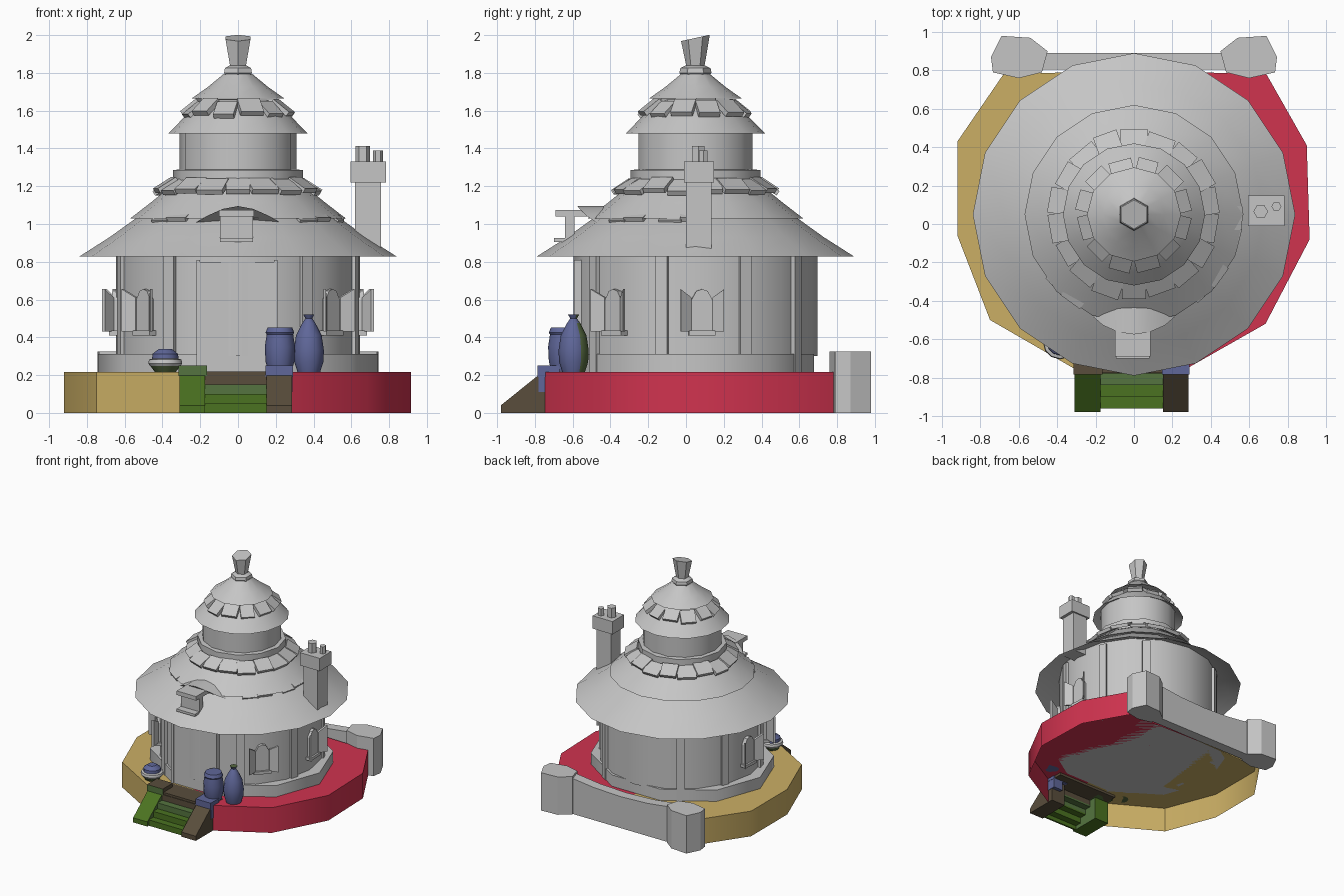
import bpy, bmesh, math
from mathutils import Matrix

old = bpy.data.objects.get("Cube")
if old:
    bpy.data.objects.remove(old)

def material(name, r, g, b):
    m = bpy.data.materials.new(name)
    m.use_nodes = True
    m.diffuse_color = (r, g, b, 1)
    m.node_tree.nodes["Principled BSDF"].inputs["Base Color"].default_value = (r, g, b, 1)
    return m

STONE = material("stone grey", .56, .56, .56)
TAN = material("sand", .6, .43, .13)
RED = material("crimson", .63, .033, .078)
BLUE = material("slate blue", .115, .135, .32)
GREEN = material("moss green", .07, .17, .015)
SAGE = material("sage green", .09, .175, .05)
BROWN = material("dark brown", .1, .075, .045)
OLIVE = material("olive", .09, .14, .05)
CY = .05  # y of the tower axis
TOP = .216  # height of the platform top

def finish(name, bm, mats, smooth=False, rule=None):
    bmesh.ops.recalc_face_normals(bm, faces=bm.faces)
    if rule:
        for f in bm.faces:
            f.material_index = rule(f)
    me = bpy.data.meshes.new(name)
    bm.to_mesh(me)
    bm.free()
    ob = bpy.data.objects.new(name, me)
    bpy.context.collection.objects.link(ob)
    for m in mats:
        me.materials.append(m)
    if smooth:
        bpy.ops.object.select_all(action='DESELECT')
        ob.select_set(True)
        bpy.context.view_layer.objects.active = ob
        bpy.ops.object.shade_smooth_by_angle(angle=math.radians(38))
    return ob

def lathe(name, profile, n, x=0, y=CY, mats=(STONE,), smooth=True, rule=None, phase=0.0):
    """Stack of n-sided rings given as (radius, height), capped at both ends."""
    bm = bmesh.new()
    rings = []
    for r, z in profile:
        angles = [math.tau * (i / n) + phase for i in range(n)]
        rings.append([bm.verts.new((x + r * math.cos(a), y + r * math.sin(a), z)) for a in angles])
    for lo, hi in zip(rings, rings[1:]):
        for i in range(n):
            j = (i + 1) % n
            bm.faces.new((lo[i], lo[j], hi[j], hi[i]))
    bm.faces.new(rings[0])
    bm.faces.new(rings[-1])
    return finish(name, bm, mats, smooth, rule)

def prism(name, pts, lo, hi, axis='z', mats=(STONE,), rule=None, smooth=False):
    """Outline extruded along an axis: x takes (y, z), y takes (x, z), z takes (x, y)."""
    place = {'x': lambda p, d: (d, p[0], p[1]), 'y': lambda p, d: (p[0], d, p[1]),
             'z': lambda p, d: (p[0], p[1], d)}[axis]
    bm = bmesh.new()
    a = [bm.verts.new(place(p, lo)) for p in pts]
    b = [bm.verts.new(place(p, hi)) for p in pts]
    for i in range(len(pts)):
        j = (i + 1) % len(pts)
        bm.faces.new((a[i], a[j], b[j], b[i]))
    bm.faces.new(a)
    bm.faces.new(b)
    return finish(name, bm, mats, smooth, rule)

def box(name, x0, x1, y0, y1, z0, z1, mats=(STONE,), rule=None):
    return prism(name, [(x0, y0), (x1, y0), (x1, y1), (x0, y1)], z0, z1, 'z', mats, rule)

def around(ob, degrees, radius, z=0, tilt=0):
    """Place an object on the tower, its local x pointing outward."""
    ob.matrix_world = (Matrix.Translation((0, CY, z)) @ Matrix.Rotation(math.radians(degrees), 4, 'Z')
                       @ Matrix.Translation((radius, 0, 0)) @ Matrix.Rotation(math.radians(tilt), 4, 'Y'))

# Two-coloured hollow platform: a top and an outer skirt, open below and behind the stairs
red_half = [(0, -.66), (.28, -.66), (.28, -.75), (.685, -.52), (.915, -.08), (.9, .41), (.69, .78), (0, .8)]
tan_half = [(0, -.66), (-.3, -.66), (-.3, -.76), (-.75, -.5), (-.92, -.06), (-.92, .43), (-.68, .78), (0, .8)]
for name, outline, mat in (("platform_left", red_half, RED), ("platform_right", tan_half, TAN)):
    shell = prism(name, outline, 0, TOP, mats=(mat,), smooth=True)
    bm = bmesh.new()
    bm.from_mesh(shell.data)
    inner = [f for f in bm.faces if f.normal.z < -.5
             or (abs(f.normal.z) < .5 and abs(f.calc_center_median().x) < .31)]
    bmesh.ops.delete(bm, geom=inner, context='FACES')
    bm.to_mesh(shell.data)
    bm.free()

# Low garden wall with thick end posts
for side, name in ((1, "left"), (-1, "right")):
    post = [(.48, .79), (.60, .76), (.735, .79), (.745, .87), (.69, .98), (.54, .97), (.45, .90)]
    prism("wall_post_" + name, [(side * x, y) for x, y in post], 0, .325)
prism("garden_wall", [(-.5, 0), (.5, 0), (.5, .31), (.25, .28), (0, .27), (-.25, .28), (-.5, .31)],
      .805, .89, 'y', smooth=True)

# Round house body, plinth and pillars
plinth = lathe("plinth", [(.74, TOP), (.74, .313)], 10)
for v in plinth.data.vertices:
    v.co.y = CY + (v.co.y - CY) * .89
lathe("house_wall", [(.645, .3), (.645, .95)], 16)
for k, spread in enumerate((34, 74, 114, 146)):
    for s in (-1, 1):
        around(box(f"pillar_{k}", -.03, .022, -.032, .032, TOP, .9), -90 + s * spread, .634)

# Door panel with posts
box("door", -.2, .19, -.585, -.5, TOP, .8)
for x in (-.22, .19):
    box("door_post", x, x + .02, -.592, -.5, TOP, .81)

# Windows with open shutters
arch = [(-.055, .43), (.055, .43), (.055, .6), (.03, .645), (0, .655), (-.03, .645), (-.055, .6)]
for a in (3, -41, 177, 221):
    around(prism("window_arch", arch, -.05, .02, 'x'), a, .645)
    around(box("window_sill", -.05, .035, -.07, .07, .41, .435), a, .645)
    for s in (-1, 1):
        pts = [(s * .055, .43), (s * .115, .43), (s * .115, .655), (s * .055, .61)]
        shutter = prism("shutter", pts, 0, .016, 'x')
        around(shutter, a, .655)
        for v in shutter.data.vertices:
            v.co.x += (abs(v.co.y) - .055) * .75

# Tiered roofs, thin at the eaves, and upper tower
lathe("lower_roof", [(.64, .925), (.84, .828), (.68, .93), (.52, 1.045), (.4, 1.1)], 16)
lathe("middle_roof", [(.48, 1.06), (.57, 1.03), (.46, 1.115), (.38, 1.18), (.3, 1.235)], 16)
lathe("tower_cornice", [(.345, 1.2), (.345, 1.285), (.3, 1.29)], 12)
lathe("tower_wall", [(.31, 1.2), (.31, 1.53)], 14)
lathe("upper_roof", [(.3, 1.52), (.37, 1.478), (.3, 1.55), (.24, 1.61), (.15, 1.66)], 16)
lathe("crown_roof", [(.2, 1.68), (.245, 1.665), (.16, 1.725), (.075, 1.795)], 12)
lathe("roof_collar", [(.07, 1.78), (.085, 1.8), (.08, 1.825), (.05, 1.84)], 6, phase=math.pi / 6)
finial = lathe("finial", [(.047, 1.83), (.076, 1.985)], 6, smooth=False, phase=math.pi / 6)
for v in finial.data.vertices:
    if v.co.z > 1.9:
        v.co.z += (v.co.y - CY) * .22

# Rings of roof tiles
def tiles(name, count, radius, z, width, length, tilt):
    for i in range(count):
        w = width * (.96 + .08 * math.sin(i * 2.3))
        t = box(name, -length / 2, length / 2, -w / 2, w / 2, -.014, .014)
        around(t, 360 * (i + .5) / count, radius + .008 * math.sin(i * 1.7),
               z + .008 * math.sin(i * 2.9), tilt)

tiles("middle_roof_tile", 18, .385, 1.2, .145, .115, 32)
tiles("upper_roof_tile", 12, .245, 1.612, .12, .11, 38)
for a in (-42, -8, -132):
    for s in (-1, 1):
        around(box("loose_tile", -.05, .05, -.062, .062, -.012, .012), a + 6 * s, .515, 1.04 + .006 * s, 28)

# Front dormer bulging out of the roof, and its bracket
hump = [(-.32, .95), (-.16, 1.045), (-.08, 1.08), (0, 1.095), (.08, 1.08), (.16, 1.045), (.32, .95)]
dormer = prism("dormer", hump, -.575, -.3, 'y', smooth=True)
for v in dormer.data.vertices:
    if v.co.y < -.5:
        v.co.y += 1.8 * v.co.x ** 2
box("bracket_beam", -.1, .085, -.69, -.5, 1.04, 1.075)
box("bracket_panel", -.095, .08, -.64, -.59, .905, 1.05)
box("bracket_foot", -.095, .08, -.70, -.6, .905, .925)

# Chimney
box("chimney_shaft", .62, .757, 0, .135, .87, 1.24)
box("chimney_cap", .595, .783, -.01, .148, 1.22, 1.33)
lathe("chimney_pot_large", [(.038, 1.32), (.038, 1.412)], 6, x=.66, y=.065)
lathe("chimney_pot_small", [(.026, 1.32), (.026, 1.39)], 6, x=.742, y=.092)

# Front stairs, hollow underneath, with sloping side walls
for i, mat in enumerate((GREEN, GREEN, SAGE)):
    y = -.96 + .06 * i
    box("step_tread", -.18, .16, y, y + .075, .05 * i + .035, .05 * i + .05, (mat,))
    box("step_riser", -.18, .16, y, y + .015, .05 * i, .05 * i + .045, (mat,))
box("landing_riser", -.18, .16, -.78, -.765, .14, .2, (BROWN,))
box("landing", -.3, .28, -.775, -.6, .195, TOP + .002, (BROWN,))
slope = [(-.98, 0), (-.98, .04), (-.775, .205), (-.7, .205), (-.7, 0)]
prism("stair_wall_right", slope, -.31, -.175, 'x', (GREEN, BROWN, SAGE),
      lambda f: 1 if f.normal.x < -.5 else 2 if f.normal.x > .5 else 0)
prism("stair_wall_left", slope, .15, .285, 'x', (BROWN, GREEN), lambda f: int(f.normal.x < -.5))
box("stair_cap_right", -.315, -.165, -.785, -.65, .195, .25, (SAGE, BROWN),
    lambda f: int(f.normal.z > .5 or f.normal.x > .5))
box("stair_cap_left", .145, .29, -.785, -.67, .19, .25, (BLUE,))
box("stair_cap_base", .2, .288, -.78, -.67, .11, .2, (BLUE,))

# Barrel and jar
back = lambda f: int(f.normal.y > .6)
lathe("barrel", [(.06, TOP), (.076, .27), (.08, .35), (.07, .415), (.076, .425), (.065, .452)],
      12, .222, -.65, (BLUE, OLIVE), rule=back)
lathe("jar", [(.06, TOP), (.077, .27), (.08, .33), (.068, .41), (.035, .475), (.018, .5), (.03, .522)],
      12, .375, -.595, (BLUE, OLIVE), rule=lambda f: int(f.normal.y > .6 or f.normal.z > .9))

# Stacked bowl pile
lathe("bowl_base", [(.055, TOP), (.08, .25)], 12, -.385, -.615, (OLIVE,))
lathe("bowl_rim", [(.08, .248), (.09, .262), (.086, .282), (.06, .29)], 12, -.385, -.615, (STONE,))
lathe("bowl_lid", [(.07, .28), (.068, .312), (.035, .338)], 12, -.385, -.615, (BLUE,))
